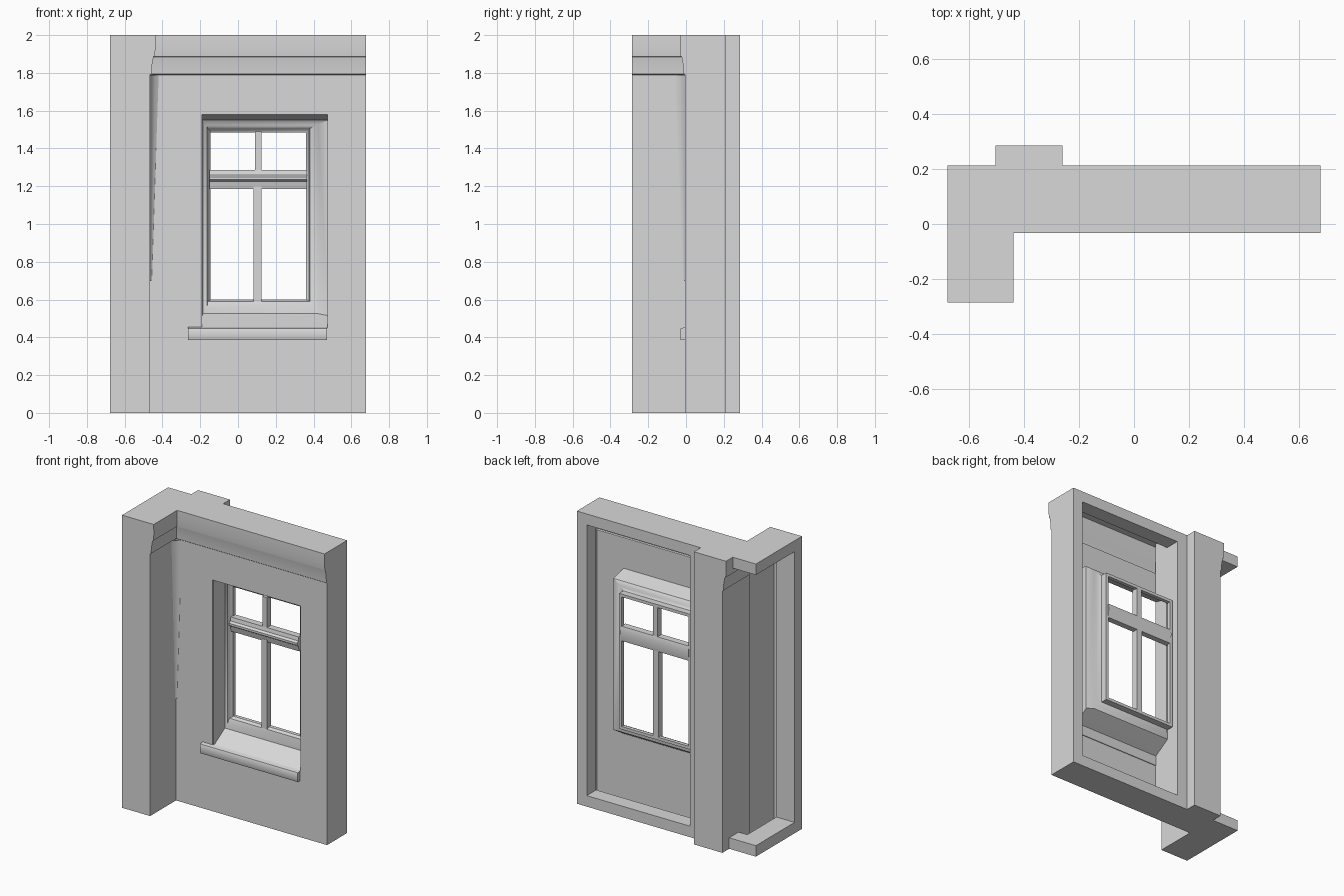
import bpy, bmesh, math

cube = bpy.data.objects.get("Cube")
if cube:
    bpy.data.objects.remove(cube, do_unlink=True)

plaster = bpy.data.materials.new("grey plaster")
plaster.use_nodes = True
GREY = (0.69, 0.69, 0.69, 1)
plaster.diffuse_color = GREY
plaster.node_tree.nodes["Principled BSDF"].inputs["Base Color"].default_value = GREY


def make(name, verts, faces, smooth=False):
    mesh = bpy.data.meshes.new(name)
    mesh.from_pydata(verts, [], faces)
    bm = bmesh.new()
    bm.from_mesh(mesh)
    bmesh.ops.recalc_face_normals(bm, faces=bm.faces)
    bm.to_mesh(mesh)
    bm.free()
    mesh.materials.append(plaster)
    ob = bpy.data.objects.new(name, mesh)
    bpy.context.collection.objects.link(ob)
    if smooth:
        bpy.ops.object.select_all(action='DESELECT')
        bpy.context.view_layer.objects.active = ob
        ob.select_set(True)
        bpy.ops.object.shade_smooth_by_angle(angle=math.radians(35))
    return ob


def prism(name, start, end, smooth=False):
    """Closed solid between two matching outlines."""
    n = len(start)
    sides = [(i, (i + 1) % n, (i + 1) % n + n, i + n) for i in range(n)]
    return make(name, start + end,
                sides + [tuple(range(n)), tuple(range(n, 2 * n))], smooth)


def strip(name, start, end, smooth=False, caps=False):
    """Open folded sheet between two matching lines."""
    n = len(start)
    faces = [(i, i + 1, i + 1 + n, i + n) for i in range(n - 1)]
    if caps:
        faces += [tuple(range(n)), tuple(range(n, 2 * n))]
    return make(name, start + end, faces, smooth)


def upright(name, path):
    """Full-height sheet folded along an (x, y) path."""
    return strip(name, [(x, y, 0) for x, y in path], [(x, y, TOP) for x, y in path])


def box(name, x0, x1, y0, y1, z0, z1):
    corners = [(x0, y0), (x1, y0), (x1, y1), (x0, y1)]
    return prism(name, [(x, y, z0) for x, y in corners],
                 [(x, y, z1) for x, y in corners])


def along_x(name, profile, x0, x1):
    """Extrude a (y, z) profile along x."""
    return prism(name, [(x0, y, z) for y, z in profile],
                 [(x1, y, z) for y, z in profile], True)


def ring(x0, x1, z0, z1, y):
    return [(x0, y, z0), (x1, y, z0), (x1, y, z1), (x0, y, z1)]


def loft(name, rings, smooth=False):
    """Skin a series of nested rectangles, open at both ends."""
    verts = [v for r in rings for v in r]
    faces = [(k + i, k + (i + 1) % 4, k + 4 + (i + 1) % 4, k + 4 + i)
             for k in range(0, len(verts) - 4, 4) for i in range(4)]
    return make(name, verts, faces, smooth)


W, FRONT, BACK = 0.677, -0.285, 0.212   # half width, leg front, wall back
WALL, LEG = -0.005, -0.465              # wall face y, inner leg face x
RIM, TOP, CORNICE = 0.075, 2.0, 1.79
LIP = 0.11                              # y where the turned-in rim ends
PIL0, PIL1 = -0.475, -0.26              # rear pillar sides
PIL_TOP = -0.5                          # pillar side at its cornice

# Top and bottom skins with the turned-in rim along the open sides
for label, z, inner, side_x in (("bottom", 0, RIM, PIL0), ("top", TOP, TOP - RIM, PIL_TOP)):
    outline = [(-W, FRONT), (LEG, FRONT), (LEG, WALL), (W, WALL), (W, BACK),
               (PIL1, BACK), (PIL1, -FRONT), (side_x, -FRONT), (side_x, BACK), (-W, BACK)]
    make(label + "_skin", [(x, y, z) for x, y in outline], [tuple(range(len(outline)))])
    for side, x0, x1 in (("wall", PIL1, W), ("corner", -W, side_x)):
        strip(f"{label}_{side}_rim",
              [(x0, BACK, z), (x0, BACK, inner), (x0, LIP, inner)],
              [(x1, BACK, z), (x1, BACK, inner), (x1, LIP, inner)])
    strip(label + "_leg_rim",
          [(-W, FRONT, z), (-W, FRONT, inner), (-0.54, FRONT, inner)],
          [(-W, BACK, z), (-W, BACK, inner), (-0.54, BACK, inner)])

# Upright shells
upright("leg_shell", [(LEG, WALL), (LEG, FRONT), (-W, FRONT), (-W, -0.205), (-0.54, -0.205)])
upright("end_shell", [(W, WALL), (W, BACK), (W - RIM, BACK), (W - RIM, LIP)])
upright("inner_post", [(PIL1, BACK), (-0.18, BACK), (-0.18, WALL)])
upright("rear_pillar", [(PIL1, BACK), (PIL1, -FRONT), (PIL0, -FRONT), (PIL0, WALL)])

# Front wall with the window opening
loft("front_wall", [ring(LEG, W, 0, CORNICE, WALL), ring(-0.19, 0.475, 0.45, 1.58, WALL)])

# Worn, rounded plaster in the corner between leg and wall
fillet = [(0, -0.05), (0.012, -0.026), (0.026, -0.012), (0.045, 0)]
strip("worn_corner", [(LEG + x * 0.2, WALL + y * 0.2, 0.7) for x, y in fillet],
      [(LEG + x, WALL + y, CORNICE) for x, y in fillet], True)

# Cornices on the wall, the leg and the pillar: (projection, height)
cornice = [(0, CORNICE), (0.007, 1.795), (0.01, 1.84), (0.018, 1.885), (0.024, 1.888),
           (0.028, 1.93), (0.027, TOP), (0, TOP)]
strip("wall_cornice", [(LEG, WALL - p, z) for p, z in cornice],
      [(W, WALL - p, z) for p, z in cornice], True, True)
strip("leg_cornice", [(LEG + p, FRONT, z) for p, z in cornice],
      [(LEG + p, WALL, z) for p, z in cornice], True, True)
strip("pillar_cornice", [(PIL0 - p, -FRONT, z) for p, z in cornice],
      [(PIL0 - p, WALL, z) for p, z in cornice], True, True)

# Window surround stepping inwards to the frame
loft("window_surround", [
    ring(-0.19, 0.475, 0.45, 1.58, WALL),
    ring(-0.19, 0.478, 0.515, 1.55, 0.1),
    ring(-0.185, 0.425, 0.525, 1.53, 0.115),
    ring(-0.165, 0.41, 0.55, 1.52, 0.12),
    ring(-0.16, 0.38, 0.59, 1.505, 0.135),
    ring(-0.15, 0.375, 0.595, 1.495, 0.15),
    ring(-0.145, 0.36, 0.6, 1.485, 0.155),
    ring(-0.145, 0.36, 0.6, 1.485, 0.18),
    ring(-0.165, 0.38, 0.58, 1.505, 0.18),
    ring(-0.165, 0.38, 0.58, 1.505, 0.135)], True)

# Glazing bars
box("lower_mullion", 0.083, 0.125, 0.135, 0.18, 0.59, 1.2)
box("upper_mullion", 0.09, 0.125, 0.135, 0.18, 1.27, 1.49)
along_x("transom", [(0.14, 1.185), (0.13, 1.225), (0.115, 1.235), (0.115, 1.25),
                    (0.13, 1.26), (0.135, 1.285), (0.18, 1.285), (0.19, 1.25),
                    (0.18, 1.185)], -0.15, 0.365)

# Projecting sill
along_x("window_sill", [(0, 0.385), (-0.028, 0.385), (-0.033, 0.40), (-0.033, 0.435),
                        (-0.028, 0.448), (0, 0.455)], -0.265, 0.472)
